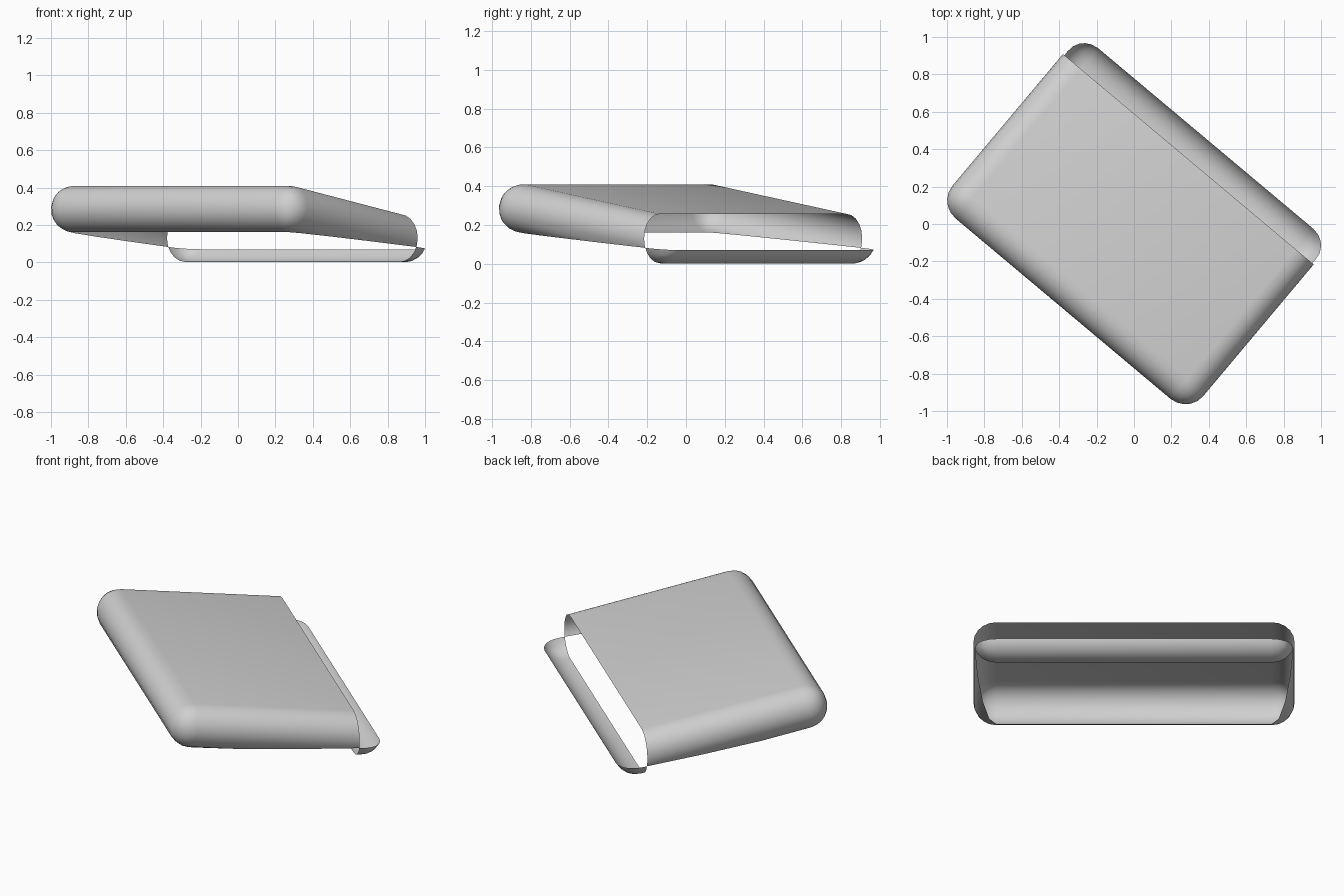
import bpy, bmesh, math
from mathutils import Matrix, Vector

cube = bpy.data.objects.get("Cube")
if cube:
    bpy.data.objects.remove(cube, do_unlink=True)

# Single matte grey
GREY = (0.63, 0.63, 0.63, 1)
mat = bpy.data.materials.new("light_grey")
mat.use_nodes = True
mat.diffuse_color = GREY
bsdf = mat.node_tree.nodes["Principled BSDF"]
bsdf.inputs["Base Color"].default_value = GREY
bsdf.inputs["Roughness"].default_value = 0.6

# Overall pillow-shaped case
WIDTH, DEPTH, THICK = 1.75, 1.215, 0.25
TILT, YAW = math.radians(-9.54), math.radians(-40)
CENTRE = Vector((0, 0.009, 0.205))
SPLIT_Y = 0.452                      # where cover ends and lip begins
RIM_POINT = Vector((0, 0, 0.121))    # sloping rim plane
RIM_NORMAL = Vector((0, 0.085, 1)).normalized()


def shell_piece(name, is_cover):
    """Rounded, tilted case trimmed to one side of the split and rim planes."""
    bm = bmesh.new()
    bmesh.ops.create_cube(bm, size=1)
    bmesh.ops.scale(bm, vec=(WIDTH, DEPTH, THICK), verts=bm.verts)
    bmesh.ops.bevel(bm, geom=bm.edges[:] + bm.verts[:], offset=THICK / 2 - 0.0005,
                    segments=5, profile=0.5, affect='EDGES')
    bmesh.ops.remove_doubles(bm, verts=bm.verts, dist=0.002)
    bmesh.ops.transform(bm, verts=bm.verts,
                        matrix=Matrix.Translation(CENTRE) @ Matrix.Rotation(TILT, 4, 'X'))
    for point, normal, keep_front in (
            (RIM_POINT, RIM_NORMAL, is_cover),
            (Vector((0, SPLIT_Y, 0)), Vector((0, 1, 0)), not is_cover)):
        bmesh.ops.bisect_plane(bm, geom=bm.verts[:] + bm.edges[:] + bm.faces[:],
                               plane_co=point, plane_no=normal,
                               clear_inner=keep_front, clear_outer=not keep_front)
    bmesh.ops.rotate(bm, verts=bm.verts, matrix=Matrix.Rotation(YAW, 3, 'Z'))
    mesh = bpy.data.meshes.new(name)
    bm.to_mesh(mesh)
    bm.free()
    mesh.materials.append(mat)
    obj = bpy.data.objects.new(name, mesh)
    bpy.context.collection.objects.link(obj)
    bpy.ops.object.select_all(action='DESELECT')
    obj.select_set(True)
    bpy.context.view_layer.objects.active = obj
    bpy.ops.object.shade_smooth_by_angle(angle=math.radians(40))
    return obj


# Open cover with rounded front and side walls
shell_piece("upper_cover", True)
# Shallow curved lip under the open back
shell_piece("lower_lip", False)
